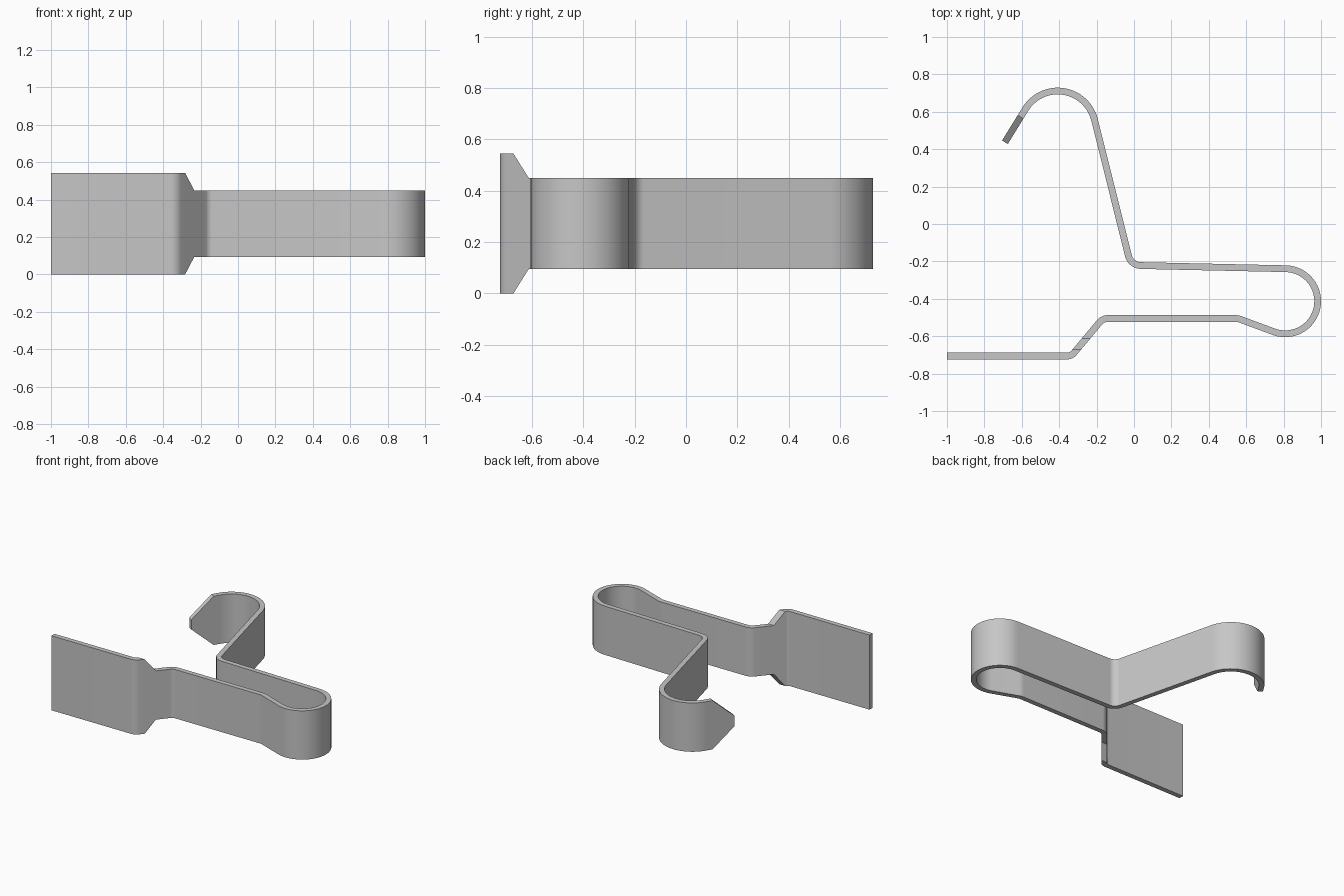
import bpy
import bmesh
import math
from mathutils import Vector

if "Cube" in bpy.data.objects:
    bpy.data.objects.remove(bpy.data.objects["Cube"])

THICK = 0.036
MID_Z = 0.272
WIDE, NARROW, TIP = 0.272, 0.178, 0.037   # half heights of the strip
GREY = (0.57, 0.57, 0.57, 1)

steel = bpy.data.materials.new("grey_steel")
steel.use_nodes = True
steel.diffuse_color = GREY
steel.node_tree.nodes["Principled BSDF"].inputs["Base Color"].default_value = GREY


def arc(center, radius, start, end, steps):
    """Points along an arc, angles in degrees."""
    points = []
    for i in range(steps + 1):
        a = math.radians(start + (end - start) * i / steps)
        points.append(Vector(center) + radius * Vector((math.cos(a), math.sin(a))))
    return points


def bend(before, corner, after, radius, steps=8):
    """Rounded corner between two straight runs."""
    u, v = (before - corner).normalized(), (after - corner).normalized()
    half = u.angle(v) / 2
    center = corner + (u + v).normalized() * radius / math.sin(half)
    a = corner + u * radius / math.tan(half) - center
    b = corner + v * radius / math.tan(half) - center
    return [center + a.lerp(b, i / steps).normalized() * radius for i in range(steps + 1)]


# Centre line of the bent strip, from the wide plate to the hook tip
plate_end = Vector((-1, -0.706))
low, high = Vector((-0.335, -0.706)), Vector((-0.167, -0.505))
spring = Vector((0.555, -0.505))
elbow = Vector((-0.017, -0.221))
loop = arc((0.808, -0.413), 0.174, 250, 449, 32)
hook = arc((-0.408, 0.508), 0.203, 14, 151, 28)
tip = Vector((-0.69, 0.437))

taper = [low.lerp(high, (y - low.y) / (high.y - low.y)) for y in (-0.672, -0.613)]
path = [plate_end]
path += bend(plate_end, low, high, 0.05)
path += taper
path += bend(low, high, spring, 0.06)
path += bend(high, spring, loop[0], 0.08)
path += loop
path += bend(loop[-1], elbow, hook[0], 0.07)
path += hook
path += [hook[-1].lerp(tip, 0.2), tip]
taper_start = path.index(taper[0])

# Sweep a rectangular section along the centre line
bm = bmesh.new()
rings = []
for i, p in enumerate(path):
    into = (p - path[max(i - 1, 0)]).normalized()
    out = (path[min(i + 1, len(path) - 1)] - p).normalized()
    along = (into + out).normalized()
    normal = Vector((-along.y, along.x))
    side = normal * THICK / 2
    if p in taper:                      # the taper is cut straight across
        side = Vector((-1, 0)) * THICK / 2 / abs(normal.x)
    half = WIDE if i <= taper_start else NARROW
    if p == tip:
        half = TIP
    corners = ((side, -half), (side, half), (-side, half), (-side, -half))
    rings.append([bm.verts.new((*(p + s), MID_Z + h)) for s, h in corners])

for a, b in zip(rings, rings[1:]):
    for k in range(4):
        n = (k + 1) % 4
        bm.faces.new((a[k], a[n], b[n], b[k]))
bm.faces.new(rings[0])
bm.faces.new(rings[-1])
bmesh.ops.recalc_face_normals(bm, faces=bm.faces)

mesh = bpy.data.meshes.new("spring_clip")
bm.to_mesh(mesh)
bm.free()
mesh.materials.append(steel)
clip = bpy.data.objects.new("spring_clip", mesh)
bpy.context.collection.objects.link(clip)

bpy.ops.object.select_all(action="DESELECT")
clip.select_set(True)
bpy.context.view_layer.objects.active = clip
bpy.ops.object.shade_smooth_by_angle(angle=math.radians(30))
